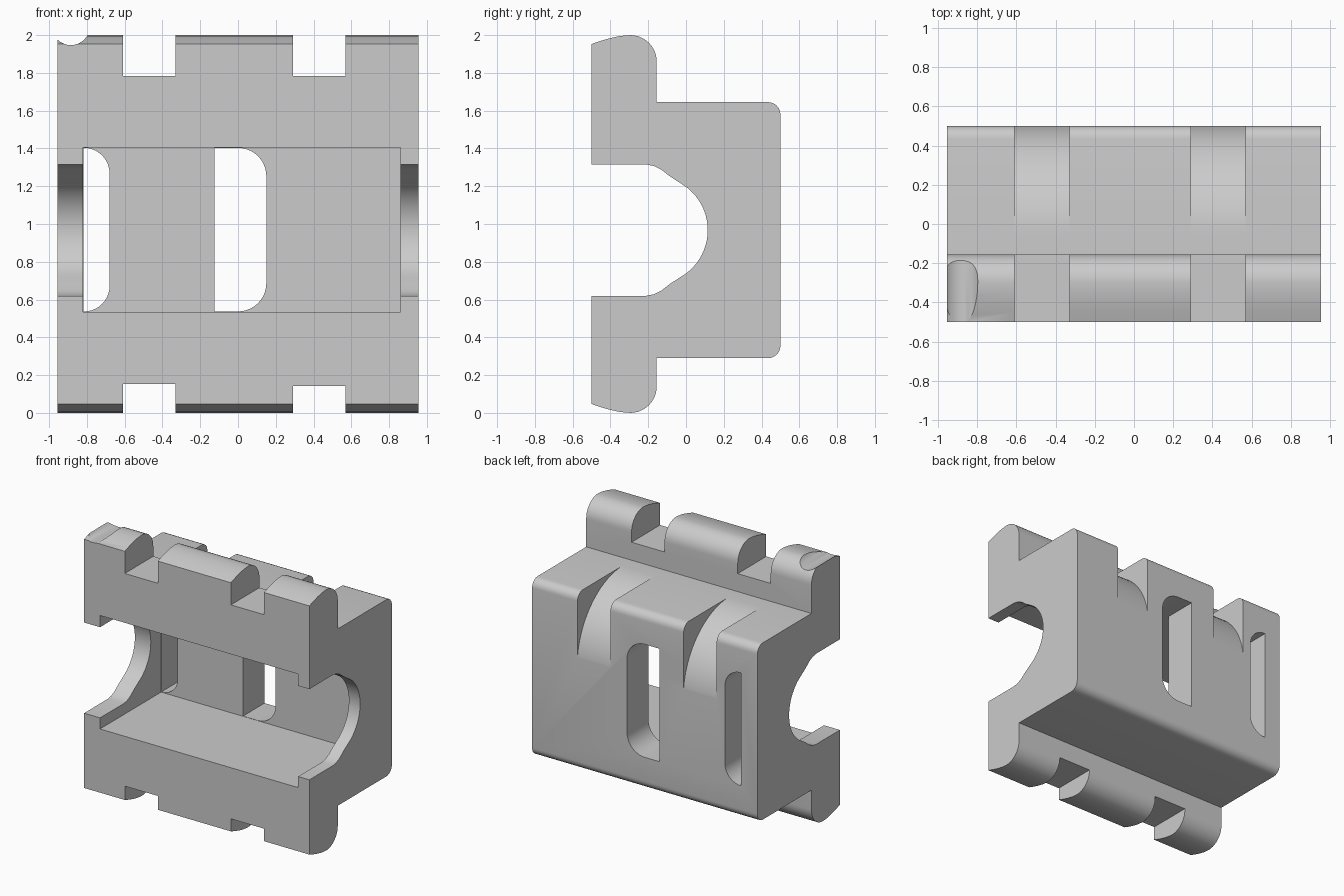
import bpy, bmesh
from math import sin, cos, radians

if "Cube" in bpy.data.objects:
    bpy.data.objects.remove(bpy.data.objects["Cube"], do_unlink=True)

grey = bpy.data.materials.new("plain grey")
grey.use_nodes = True
COLOR = (0.6, 0.6, 0.6, 1)
grey.diffuse_color = COLOR
grey.node_tree.nodes["Principled BSDF"].inputs["Base Color"].default_value = COLOR


def arc(cx, cz, rx, rz, a0, a1, n=10):
    """Points on an elliptical arc, angles in degrees."""
    angles = [radians(a0 + (a1 - a0) * i / n) for i in range(n + 1)]
    return [(cx + rx * cos(a), cz + rz * sin(a)) for a in angles]


def prism(name, profile, axis, start, end):
    """Extrude a (y, z) profile along x or an (x, z) profile along y."""
    def place(p, d):
        return (d, p[0], p[1]) if axis == "x" else (p[0], d, p[1])
    bm = bmesh.new()
    a = [bm.verts.new(place(p, start)) for p in profile]
    b = [bm.verts.new(place(p, end)) for p in profile]
    bm.faces.new(a)
    bm.faces.new(b[::-1])
    for i in range(len(a)):
        j = (i + 1) % len(a)
        bm.faces.new((a[j], a[i], b[i], b[j]))
    bmesh.ops.recalc_face_normals(bm, faces=bm.faces)
    mesh = bpy.data.meshes.new(name)
    bm.to_mesh(mesh)
    bm.free()
    mesh.materials.append(grey)
    obj = bpy.data.objects.new(name, mesh)
    bpy.context.collection.objects.link(obj)
    return obj


def rect(x0, x1, z0, z1):
    return [(x0, z0), (x1, z0), (x1, z1), (x0, z1)]


def cut(target, cutter):
    """Subtract the cutter and discard it."""
    mod = target.modifiers.new("cut", "BOOLEAN")
    mod.operation = "DIFFERENCE"
    mod.solver = "EXACT"
    mod.object = cutter
    bpy.context.view_layer.objects.active = target
    bpy.ops.object.modifier_apply(modifier=mod.name)
    bpy.data.objects.remove(cutter, do_unlink=True)


# Body section: rounded front rims, rear block and open round channel
HALF, MID = 0.955, 0.9675
rim = [(-0.5, 1.953), (-0.45, 1.97), (-0.4, 1.984), (-0.35, 1.995)]
rim += arc(-0.295, 1.86, 0.14, 0.14, 90, 0) + [(-0.155, 1.645)]
back_top = arc(0.435, 1.58, 0.065, 0.065, 90, 0, 6)
back_bottom = arc(0.435, 0.355, 0.065, 0.065, 0, -90, 6)
low_rim = [(y, 2 - z) for y, z in rim[:-1]] + [(-0.155, 0.29)]
lip = [(-0.5, 0.62), (-0.21, 0.62), (-0.17, 0.628), (-0.13, 0.648),
       (-0.085, 0.683), (-0.04, 0.712)]
channel = lip + arc(-0.172, MID, 0.287, 0.287, -53, 53, 20)
channel += [(y, 2 * MID - z) for y, z in lip[::-1]]
section = rim + back_top + back_bottom + low_rim[::-1] + channel
body = prism("channel_block", section, "x", -HALF, HALF)

# Inner cavity, open to the front
cut(body, prism("cavity", rect(-0.82, 0.86, 0.535, 1.405), "y", -0.7, 0.24))

# Slots through the rear wall, rounded on one side
for x0, x1, r in ((-0.818, -0.68, 0.135), (-0.125, 0.15, 0.15)):
    z0, z1 = 0.537, 1.403
    shape = [(x0, z1), (x0, z0)]
    shape += arc(x1 - r, z0 + r, r, r, -90, 0) + arc(x1 - r, z1 - r, r, r, 0, 90)
    cut(body, prism("slot", shape, "y", 0.2, 0.6))

# Rim notches and the curved ramps behind them
ramp = arc(-0.05, 1.092, 0.553, 0.553, 90, 0, 24)
ramp += [(0.7, 1.092), (0.7, 1.9), (-0.05, 1.9)]
for x0, x1, low in ((-0.61, -0.33, 0.153), (0.29, 0.57, 0.143)):
    cut(body, prism("top_notch", rect(x0, x1, 1.783, 2.2), "y", -0.7, 0))
    cut(body, prism("bottom_notch", rect(x0, x1, -0.2, low), "y", -0.7, 0))
    cut(body, prism("ramp", ramp, "x", x0, x1))

# Small round scoop on the upper corner
scoop = arc(-0.885, 2.047, 0.1, 0.1, 0, 360, 32)[:-1]
cut(body, prism("scoop", scoop, "y", -0.7, 0))

# Smooth curves with crisp edges
bpy.ops.object.select_all(action="DESELECT")
body.select_set(True)
bpy.context.view_layer.objects.active = body
bpy.ops.object.shade_smooth_by_angle(angle=radians(30))
